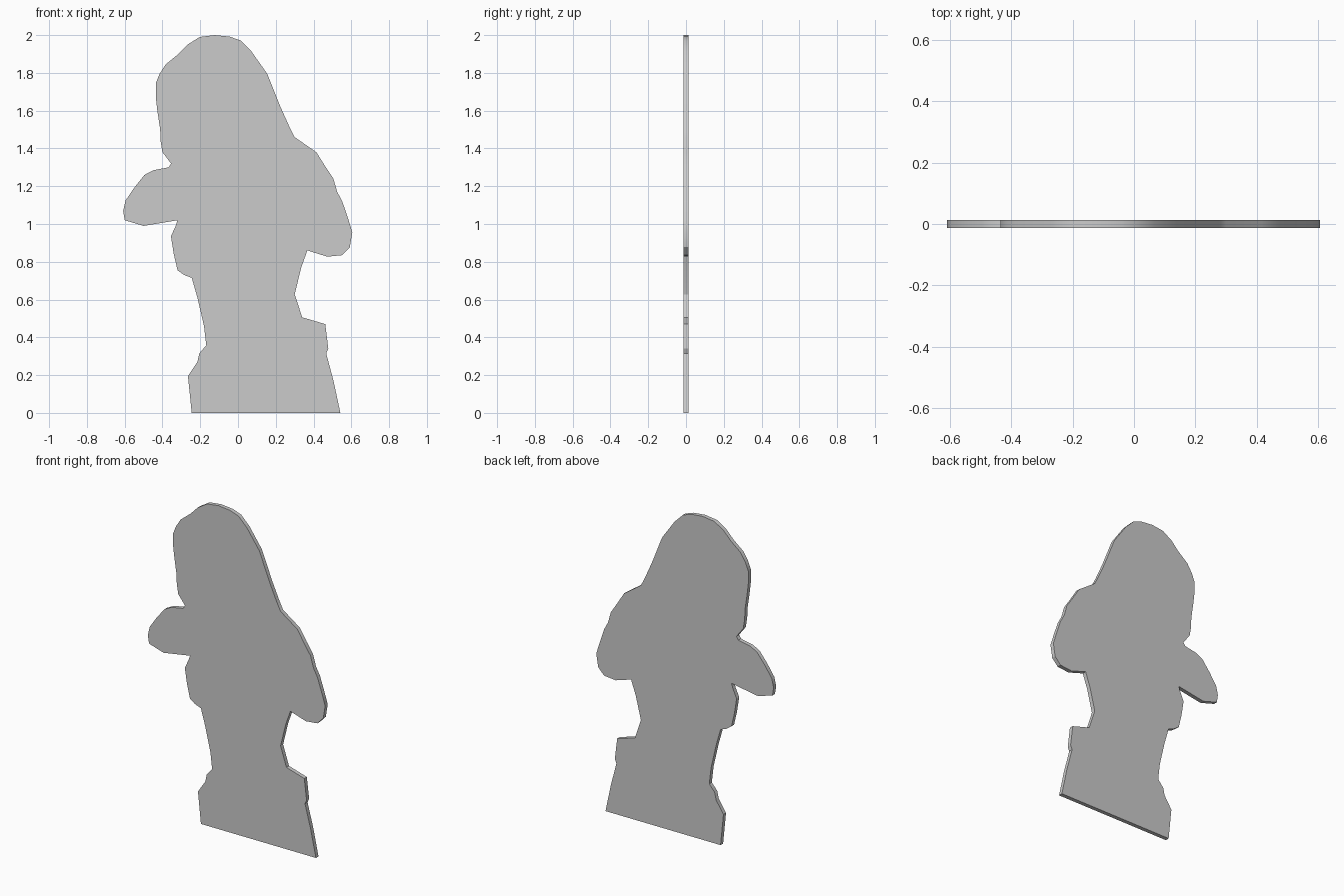
import bpy, bmesh
from mathutils import Vector

THICKNESS = 0.025

# Silhouette sections (x, z), running clockwise from the bottom left corner
left_base = [(-.245, 0), (-.265, .195), (-.215, .27), (-.205, .315), (-.168, .358)]
left_waist = [(-.18, .46), (-.215, .61), (-.245, .715), (-.285, .73), (-.32, .755),
              (-.34, .84), (-.355, .935), (-.33, .99), (-.32, 1.02)]
left_arm = [(-.50, .99), (-.60, 1.02), (-.608, 1.07), (-.595, 1.125), (-.547, 1.195),
            (-.495, 1.26), (-.447, 1.285), (-.367, 1.30), (-.354, 1.32)]
head = [(-.40, 1.38), (-.41, 1.44), (-.412, 1.50), (-.427, 1.60), (-.435, 1.67),
        (-.435, 1.745), (-.415, 1.795), (-.383, 1.845), (-.315, 1.90), (-.267, 1.95),
        (-.203, 1.99), (-.124, 2.0), (-.045, 1.992), (.013, 1.972), (.07, 1.915),
        (.155, 1.795), (.225, 1.62), (.272, 1.515), (.30, 1.46)]
right_arm = [(.415, 1.38), (.462, 1.305), (.505, 1.24), (.525, 1.17), (.552, 1.12),
             (.584, 1.025), (.605, .957), (.592, .877), (.552, .835), (.473, .827),
             (.367, .86)]
right_base = [(.335, .77), (.30, .628), (.34, .506), (.462, .47), (.478, .34),
              (.467, .315), (.505, .172), (.542, 0)]
outline = left_base + left_waist + left_arm + head + right_arm + right_base

# Flat cutout plate: fill the outline, then extrude it through the thickness
bm = bmesh.new()
face = bm.faces.new([bm.verts.new((x, -THICKNESS / 2, z)) for x, z in outline])
result = bmesh.ops.extrude_face_region(bm, geom=[face], use_keep_orig=True)
back = [v for v in result["geom"] if isinstance(v, bmesh.types.BMVert)]
bmesh.ops.translate(bm, verts=back, vec=Vector((0, THICKNESS, 0)))
bmesh.ops.recalc_face_normals(bm, faces=bm.faces[:])

mesh = bpy.data.meshes.new("figure_cutout")
bm.to_mesh(mesh)
bm.free()
plate = bpy.data.objects.new("figure_cutout", mesh)
bpy.context.collection.objects.link(plate)

# Soft curved rim with crisp front and back edges
bpy.context.view_layer.objects.active = plate
plate.select_set(True)
bpy.ops.object.shade_smooth_by_angle()
